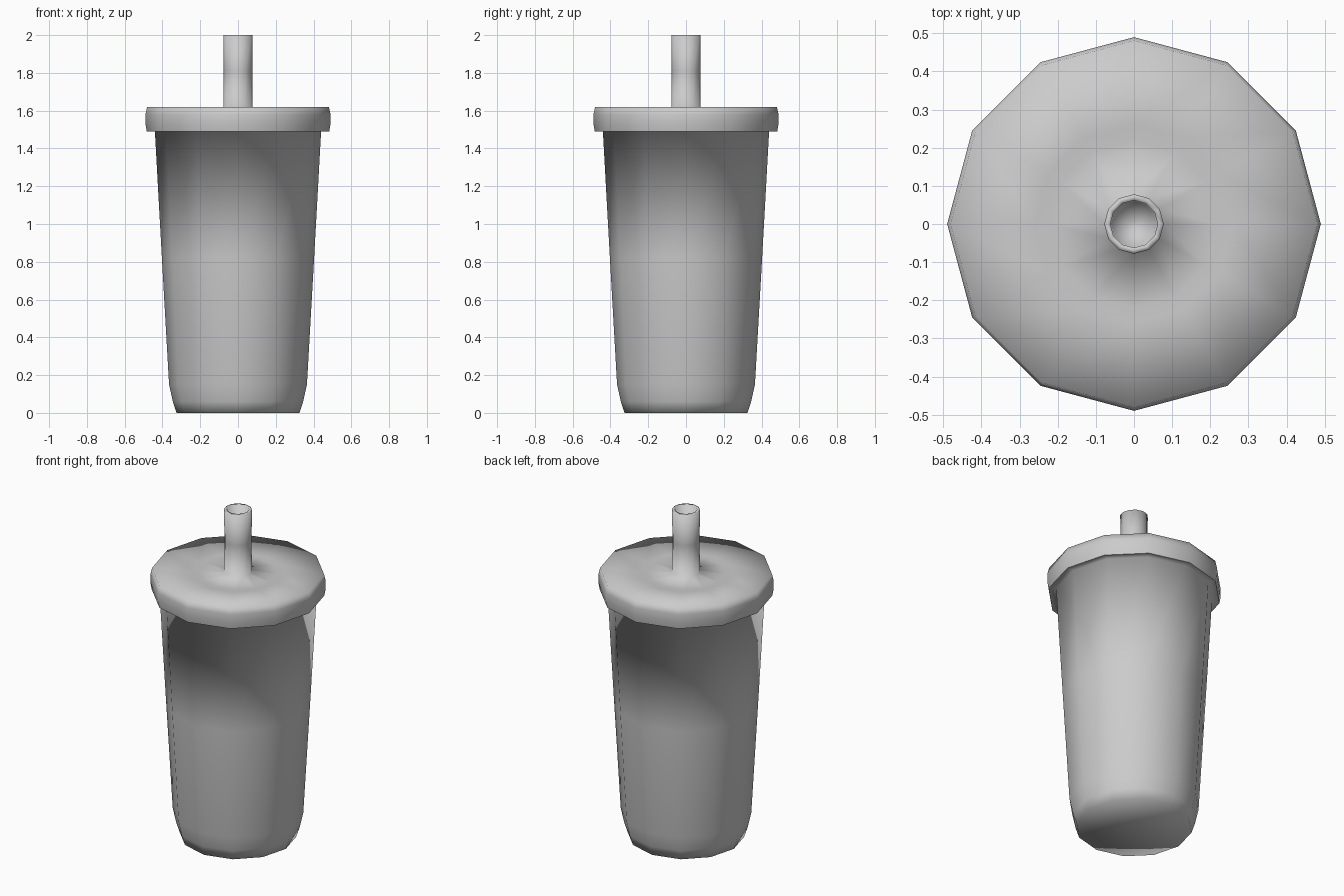
import bpy, bmesh, math

if "Cube" in bpy.data.objects:
    bpy.data.objects.remove(bpy.data.objects["Cube"])

SIDES = 12


def lathe(name, profile):
    """Revolve (radius, z) points around z; radius 0 closes to a point."""
    bm = bmesh.new()
    rings = []
    for r, z in profile:
        if r == 0:
            rings.append([bm.verts.new((0, 0, z))] * SIDES)
        else:
            rings.append([bm.verts.new((r * math.cos(2 * math.pi * i / SIDES),
                                        r * math.sin(2 * math.pi * i / SIDES), z))
                          for i in range(SIDES)])
    for a, b in zip(rings, rings[1:]):
        for i in range(SIDES):
            j = (i + 1) % SIDES
            corners = list(dict.fromkeys((a[i], a[j], b[j], b[i])))
            bm.faces.new(corners).smooth = True
    bmesh.ops.recalc_face_normals(bm, faces=bm.faces)
    # profiles run from bottom to top, so the first ring's faces must look outward
    mesh = bpy.data.meshes.new(name)
    bm.normal_update()
    widest = max(bm.faces, key=lambda f: f.calc_center_median().xy.length
                 * (abs(f.normal.z) < 0.5))
    if widest.normal.xy.dot(widest.calc_center_median().xy) < 0:
        bmesh.ops.reverse_faces(bm, faces=bm.faces)
    bm.to_mesh(mesh)
    bm.free()
    obj = bpy.data.objects.new(name, mesh)
    bpy.context.collection.objects.link(obj)
    return obj


# tapered cup, ending in the flange under the lid
lathe("cup", [(0, 0), (0.325, 0), (0.345, 0.06), (0.365, 0.15),
              (0.403, 0.82), (0.44, 1.49), (0.483, 1.49)])

# lid with bulging rim, flowing into the hollow straw
lathe("lid_and_straw", [(0.483, 1.49), (0.49, 1.53), (0.49, 1.58), (0.481, 1.62),
                        (0.26, 1.612), (0.22, 1.61), (0.078, 1.617),
                        (0.076, 1.81), (0.078, 2.0), (0.062, 2.0),
                        (0.060, 1.64), (0.008, 1.62), (0, 1.62)])
